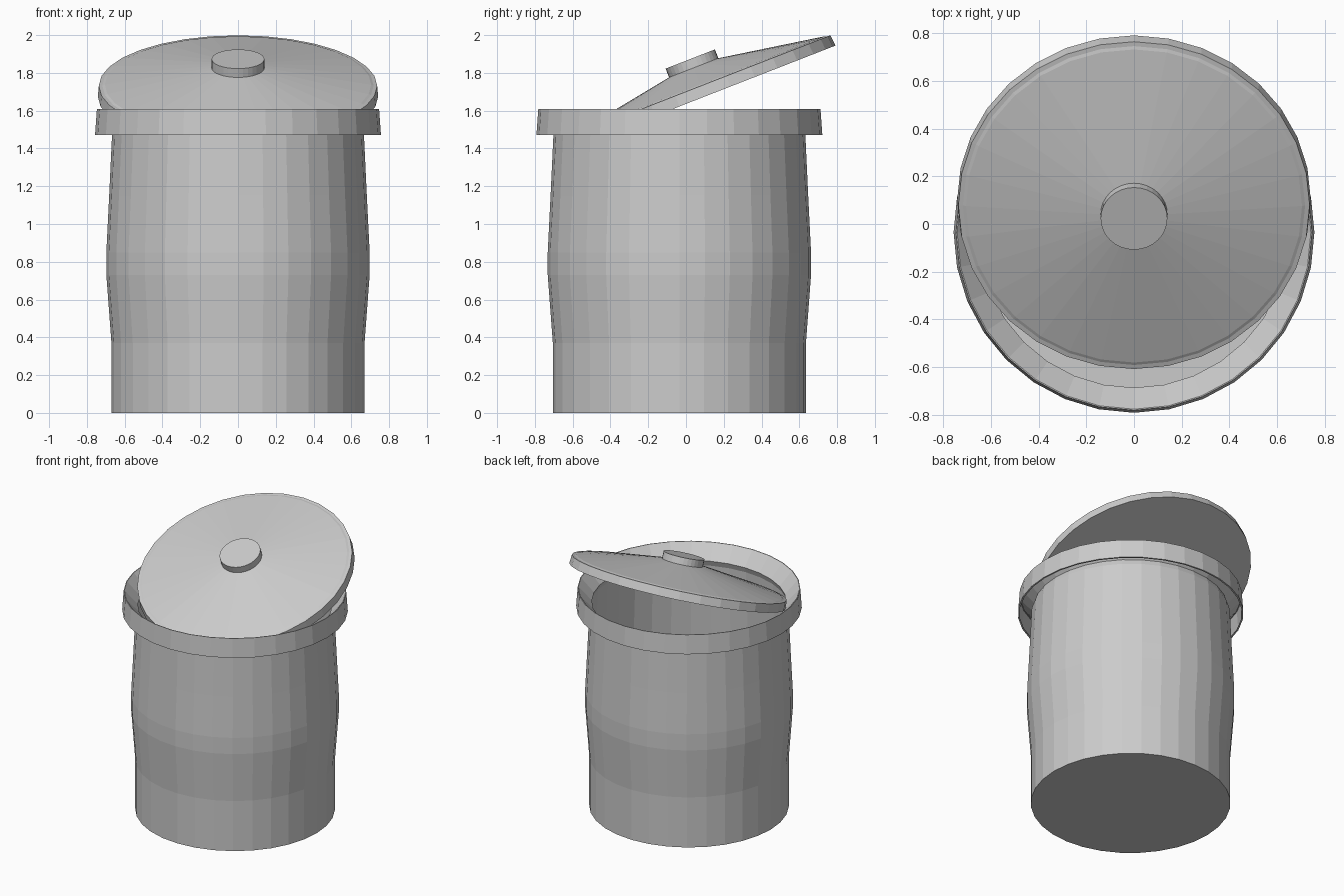
import bpy, bmesh
from math import radians, sin, cos, pi
from mathutils import Matrix

if "Cube" in bpy.data.objects:
    bpy.data.objects.remove(bpy.data.objects["Cube"])

SIDES = 32


def lathe(name, profile, cap_first=False, cap_last=False, matrix=Matrix()):
    """Spin a (radius, height) profile round z into a flat-shaded object."""
    bm = bmesh.new()
    rings = []
    for r, z in profile:
        rings.append([bm.verts.new((r * cos(2 * pi * i / SIDES),
                                    r * sin(2 * pi * i / SIDES), z))
                      for i in range(SIDES)])
    for a, b in zip(rings, rings[1:]):
        for i in range(SIDES):
            j = (i + 1) % SIDES
            bm.faces.new((a[i], a[j], b[j], b[i]))
    if cap_first:
        bm.faces.new(rings[0][::-1])
    if cap_last:
        bm.faces.new(rings[-1])
    mesh = bpy.data.meshes.new(name)
    bm.to_mesh(mesh)
    bm.free()
    obj = bpy.data.objects.new(name, mesh)
    bpy.context.collection.objects.link(obj)
    obj.matrix_world = matrix
    return obj


# Can: bulging wall with a floor, flaring into a folded-over rim
body_at = Matrix.Translation((0, -0.035, 0))
lathe("can_body", [(0.67, 0), (0.67, 0.37), (0.697, 0.73), (0.697, 0.85),
                   (0.682, 1.15), (0.667, 1.47), (0.652, 1.51)],
      cap_first=True, matrix=body_at)
lathe("can_rim", [(0.745, 1.47), (0.757, 1.47), (0.747, 1.61),
                  (0.742, 1.61), (0.652, 1.51)], matrix=body_at)

# Tilted lid: flat underside, short side wall, shallow cone on top
lid_at = Matrix.Translation((0, 0.10, 1.675)) @ Matrix.Rotation(radians(21.3), 4, 'X')
lathe("lid", [(0.742, 0), (0.737, 0.06), (0.718, 0.062), (0.705, 0.067),
              (0.14, 0.163)], cap_first=True, cap_last=True, matrix=lid_at)

# Round knob in the middle of the lid
lathe("lid_knob", [(0.14, 0.155), (0.14, 0.213)],
      cap_first=True, cap_last=True, matrix=lid_at)
